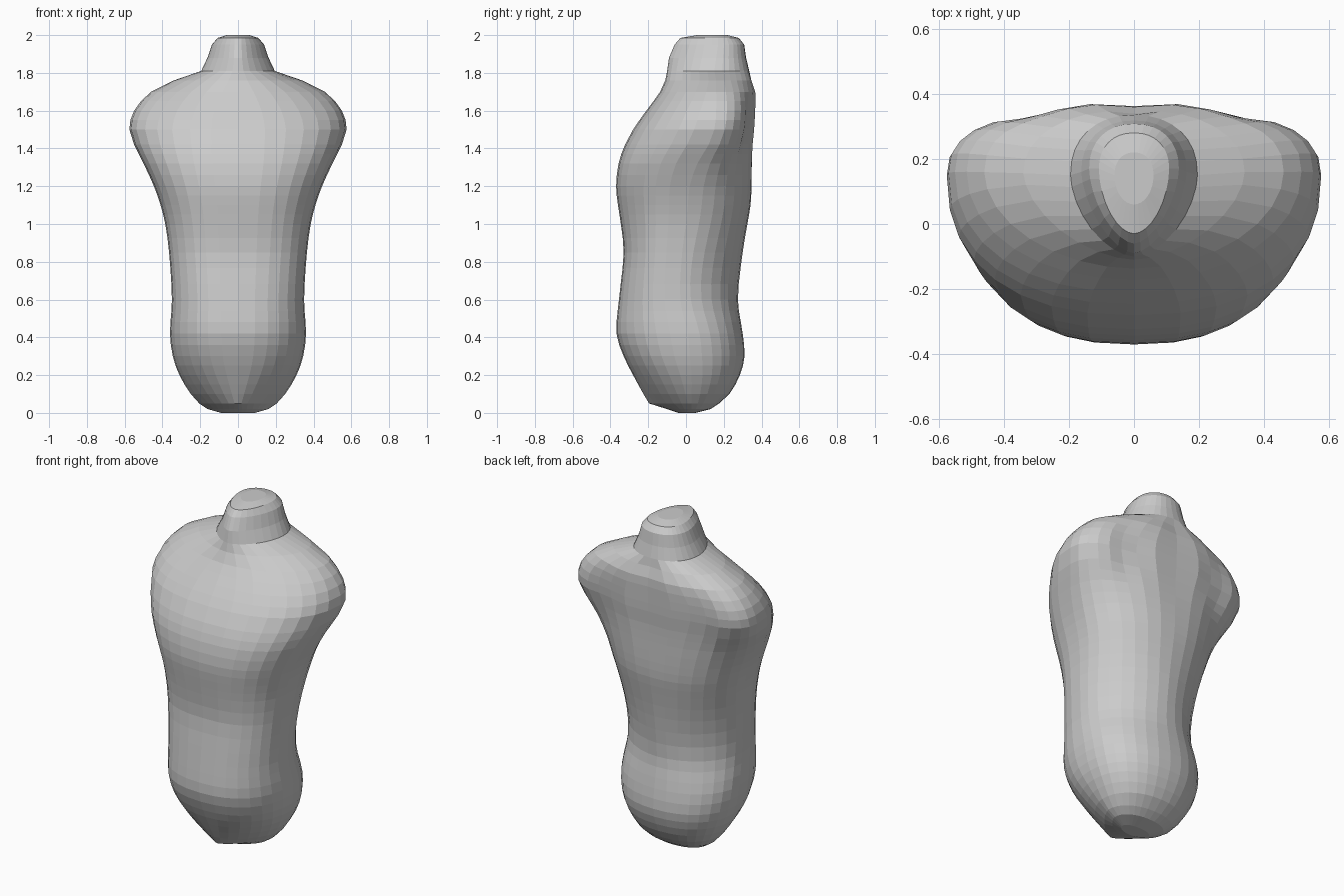
import bpy, bmesh, math

# Torso rings: z, half width, front y, back y, y of widest point, front roundness
RINGS = [
    (0.00, 0.09, -0.04, 0.05, 0.01, 2.0),
    (0.02, 0.16, -0.10, 0.13, 0.03, 1.6),
    (0.05, 0.205, -0.195, 0.175, 0.03, 1.35),
    (0.10, 0.25, -0.225, 0.23, 0.03, 1.6),
    (0.20, 0.31, -0.28, 0.285, 0.03, 2.0),
    (0.30, 0.345, -0.33, 0.31, 0.02, 2.25),
    (0.42, 0.36, -0.368, 0.30, 0.01, 2.35),
    (0.60, 0.35, -0.355, 0.275, -0.03, 2.4),
    (0.85, 0.365, -0.33, 0.30, -0.02, 2.5),
    (1.00, 0.385, -0.345, 0.325, 0.00, 2.5),
    (1.10, 0.41, -0.36, 0.343, 0.01, 2.5),
    (1.20, 0.445, -0.37, 0.35, 0.02, 2.5),
    (1.32, 0.50, -0.357, 0.353, 0.06, 2.5),
    (1.42, 0.55, -0.323, 0.357, 0.12, 2.4),
    (1.50, 0.575, -0.28, 0.365, 0.15, 2.35),
    (1.60, 0.55, -0.21, 0.37, 0.16, 2.2),
    (1.70, 0.46, -0.137, 0.37, 0.16, 1.9),
    (1.76, 0.34, -0.11, 0.35, 0.16, 1.7),
    (1.81, 0.195, -0.10, 0.335, 0.15, 1.7),
    (1.88, 0.162, -0.09, 0.318, 0.16, 1.6),
    (1.95, 0.138, -0.06, 0.308, 0.17, 1.65),
    (1.985, 0.108, -0.03, 0.28, 0.17, 1.8),
    (2.00, 0.06, 0.06, 0.22, 0.15, 2.0),
]
SIDES = 32


def spow(v, p):
    return math.copysign(abs(v) ** p, v)


def bump(v, centre, width):
    return math.exp(-((v - centre) / width) ** 2)


def refine(rows, gap=0.085):
    """Smoothly add rings where the spacing is wide."""
    out = []
    for i in range(len(rows) - 1):
        p0, p1 = rows[max(i - 1, 0)], rows[i]
        p2, p3 = rows[i + 1], rows[min(i + 2, len(rows) - 1)]
        out.append(p1)
        h = p2[0] - p1[0]
        steps = math.ceil(h / gap)
        for s in range(1, steps):
            t = s / steps
            new = [p1[0] + h * t]
            for k in range(1, 6):
                m1 = (p2[k] - p0[k]) / (p2[0] - p0[0]) * h
                m2 = (p3[k] - p1[k]) / (p3[0] - p1[0]) * h
                new.append((2*t**3 - 3*t*t + 1) * p1[k] + (t**3 - 2*t*t + t) * m1
                           + (3*t*t - 2*t**3) * p2[k] + (t**3 - t*t) * m2)
            out.append(tuple(new))
    return out + [rows[-1]]


def section(bm, z, w, front, back, cy, nf):
    ring = []
    # back is rounder at the waist, squarer across the shoulder blades
    nb = 2.2 - 0.35 * bump(z, 0.72, 0.25) + 0.3 * bump(z, 1.58, 0.15)
    for i in range(SIDES):
        a = 2 * math.pi * i / SIDES
        c, s = math.cos(a), math.sin(a)
        n = nb if s > 0 else nf
        x = w * spow(c, 2 / n)
        y = cy + (back - cy if s > 0 else cy - front) * spow(s, 2 / n)
        if s > 0 and 1.0 < z < 1.8:
            # spine groove and the dips beside the shoulder blades
            y -= 0.012 * bump(x, 0, 0.05) * (z - 1.0) / 0.8
            y -= 0.025 * bump(abs(x), 0.31, 0.09) * bump(z, 1.5, 0.2)
        ring.append(bm.verts.new((x, y, z)))
    return ring


# Torso with shoulders, hips and neck stump
bm = bmesh.new()
loops = [section(bm, *row) for row in refine(RINGS)]
for lo, hi in zip(loops, loops[1:]):
    for i in range(SIDES):
        j = (i + 1) % SIDES
        bm.faces.new((lo[i], lo[j], hi[j], hi[i]))
bm.faces.new(loops[0][::-1])
bm.faces.new(loops[-1])
bmesh.ops.recalc_face_normals(bm, faces=bm.faces)
mesh = bpy.data.meshes.new("torso")
bm.to_mesh(mesh)
bm.free()
torso = bpy.data.objects.new("torso", mesh)
bpy.context.collection.objects.link(torso)
